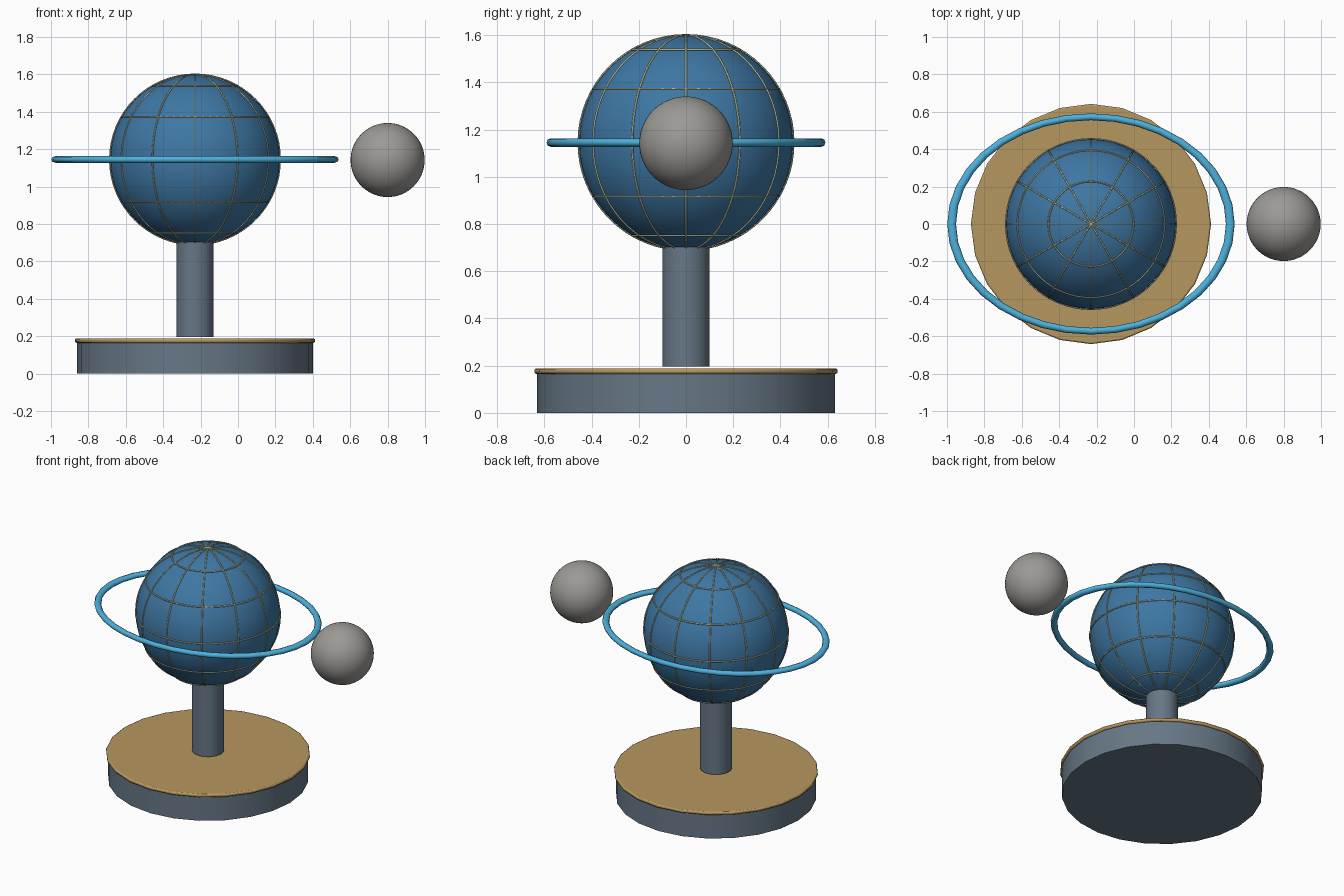
import bpy
import math

if "Cube" in bpy.data.objects:
    bpy.data.objects.remove(bpy.data.objects["Cube"])

CX, CZ, R = -0.23, 1.145, 0.454   # globe axis, globe centre height, globe radius


def material(name, rgb):
    m = bpy.data.materials.new(name)
    m.diffuse_color = (*rgb, 1.0)
    m.use_nodes = True
    m.node_tree.nodes["Principled BSDF"].inputs["Base Color"].default_value = m.diffuse_color
    return m


BLUE = material("ocean blue", (0.048, 0.185, 0.37))
CYAN = material("ring cyan", (0.074, 0.44, 0.72))
GREY = material("moon grey", (0.33, 0.32, 0.30))
SLATE = material("slate", (0.135, 0.185, 0.24))
GOLD = material("brass", (0.47, 0.31, 0.115))
PALE = material("pale grid line", (0.45, 0.48, 0.31))


def finish(name, mat, angle=40):
    o = bpy.context.object
    o.name = name
    o.data.materials.append(mat)
    bpy.ops.object.shade_smooth_by_angle(angle=math.radians(angle))
    return o


def cylinder(name, r, z0, z1, sides, mat):
    bpy.ops.mesh.primitive_cylinder_add(vertices=sides, radius=r, depth=z1 - z0,
                                        location=(CX, 0, (z0 + z1) / 2))
    return finish(name, mat)


def sphere(name, r, loc, mat):
    bpy.ops.mesh.primitive_uv_sphere_add(segments=48, ring_count=32, radius=r, location=loc)
    return finish(name, mat)


def ring(name, major, minor, z, mat, rot=(0, 0, 0), seg=48, sides=8):
    bpy.ops.mesh.primitive_torus_add(major_segments=seg, minor_segments=sides,
                                     major_radius=major, minor_radius=minor,
                                     location=(CX, 0, z), rotation=rot)
    return finish(name, mat, 70)


# Stand: drum, brass plate with a rounded edge, column
cylinder("base_drum", 0.63, 0.0, 0.166, 24, SLATE)
plate = cylinder("base_plate", 0.642, 0.165, 0.188, 24, GOLD)
bevel = plate.modifiers.new("rounded edge", "BEVEL")
bevel.width, bevel.segments = 0.008, 2
bevel.limit_method = "ANGLE"
cylinder("column", 0.1, 0.197, 0.72, 32, SLATE)

# Globe and its grid of meridians and parallels
sphere("globe", R, (CX, 0, CZ), BLUE)
for i in range(6):
    ring(f"meridian_{i}", R + 0.001, 0.0045, CZ, PALE,
         (math.pi / 2, 0, i * math.pi / 6), 64, 6)
for lat in (-60, -30, 0, 30, 60):
    a = math.radians(lat)
    ring(f"parallel_{lat}", (R + 0.001) * math.cos(a), 0.0045,
         CZ + (R + 0.001) * math.sin(a), PALE, seg=64, sides=6)

# Oval orbit ring and moon
orbit = ring("orbit_ring", 0.573, 0.018, CZ, CYAN, seg=36)
orbit.scale.x = 1.3
sphere("moon", 0.198, (0.80, 0, 1.142), GREY)
